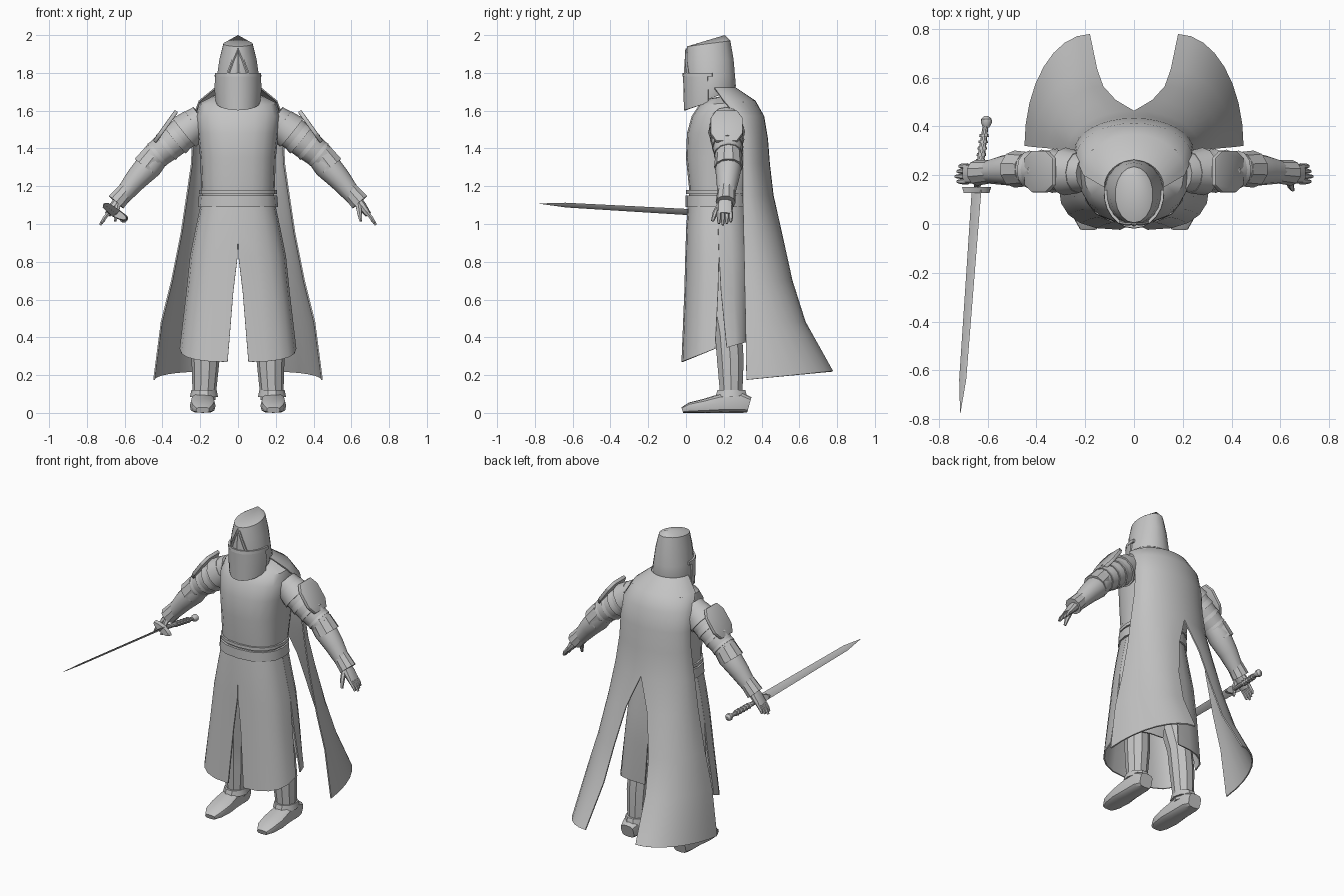
import bpy
import bmesh
from math import sin, cos, pi, radians
from mathutils import Vector

cube = bpy.data.objects.get("Cube")
if cube:
    bpy.data.objects.remove(cube, do_unlink=True)

# Single plain grey material
grey = bpy.data.materials.new("plain_grey")
grey.use_nodes = True
colour = (0.55, 0.55, 0.55, 1)
grey.diffuse_color = colour
grey.node_tree.nodes["Principled BSDF"].inputs["Base Color"].default_value = colour


def signed_power(value, power):
    return (1 if value >= 0 else -1) * abs(value) ** power


def finish(name, bm, mirror=False, thickness=0, bevel=0, angle=35):
    """Turn a bmesh into a shaded object, with its modifiers baked in."""
    bmesh.ops.remove_doubles(bm, verts=bm.verts, dist=0.0005)
    bmesh.ops.recalc_face_normals(bm, faces=bm.faces)
    mesh = bpy.data.meshes.new(name)
    bm.to_mesh(mesh)
    bm.free()
    obj = bpy.data.objects.new(name, mesh)
    bpy.context.collection.objects.link(obj)
    mesh.materials.append(grey)
    if bevel:
        modifier = obj.modifiers.new("bevel", "BEVEL")
        modifier.width = bevel
        modifier.segments = 2
    if mirror:
        modifier = obj.modifiers.new("mirror", "MIRROR")
        modifier.merge_threshold = 0.001
    if thickness:
        modifier = obj.modifiers.new("solidify", "SOLIDIFY")
        modifier.thickness = thickness
        modifier.offset = 0
    bpy.ops.object.select_all(action="DESELECT")
    obj.select_set(True)
    bpy.context.view_layer.objects.active = obj
    bpy.ops.object.convert(target="MESH")
    bpy.ops.object.shade_smooth_by_angle(angle=radians(angle))
    return obj


def skin(bm, rings, closed):
    """Bridge neighbouring rings of vertices with quads."""
    for lower, upper in zip(rings, rings[1:]):
        count = len(lower)
        for i in range(count if closed else count - 1):
            j = (i + 1) % count
            bm.faces.new((lower[i], lower[j], upper[j], upper[i]))


def shell(name, rows, start=0, end=180, steps=8, power=1.0, **options):
    """Mirrored wrap-around surface; angle 0 is the front, 180 the back.
    Each row: height, rise towards the back, centre y, depth, half width, gap."""
    bm = bmesh.new()
    rings = []
    for z, rise, cy, depth, width, gap in rows:
        ring = []
        for i in range(steps + 1):
            a = radians(start + (end - start) * i / steps)
            side = signed_power(sin(a), power) if 0 < a < pi - 0.001 else 0
            back = -signed_power(cos(a), power)
            ring.append(bm.verts.new((gap + (width - gap) * side,
                                      cy + depth * back,
                                      z + rise * (1 + back) / 2)))
        rings.append(ring)
    skin(bm, rings, False)
    return finish(name, bm, mirror=True, **options)


def tube(name, path, radii, ref=(0, 1, 0), sides=10, power=1.0, mirror=True, **options):
    """Capped tube through a path; radii are single values or (along ref, across)."""
    bm = bmesh.new()
    points = [Vector(p) for p in path]
    rings = []
    for i, point in enumerate(points):
        tangent = (points[min(i + 1, len(points) - 1)] - points[max(i - 1, 0)]).normalized()
        along = Vector(ref)
        along = (along - tangent * along.dot(tangent)).normalized()
        across = tangent.cross(along)
        r = radii[i] if isinstance(radii[i], tuple) else (radii[i], radii[i])
        ring = []
        for k in range(sides):
            a = 2 * pi * k / sides
            ring.append(bm.verts.new(point + along * r[0] * signed_power(cos(a), power)
                                     + across * r[1] * signed_power(sin(a), power)))
        rings.append(ring)
    skin(bm, rings, True)
    bm.faces.new(rings[0])
    bm.faces.new(rings[-1])
    return finish(name, bm, mirror=mirror, **options)


# Torso and belt
shell("torso", [(1.08, 0, .175, .155, .185, 0), (1.2, 0, .18, .165, .195, 0),
                (1.35, 0, .19, .19, .2, 0), (1.48, 0, .2, .195, .215, 0),
                (1.57, 0, .205, .175, .225, 0), (1.63, .02, .21, .14, .205, 0),
                (1.66, .03, .21, .1, .13, 0), (1.68, 0, .2, 0, 0, 0)],
      steps=10, power=.8)
shell("belt", [(1.09, 0, .17, .165, .205, 0), (1.15, 0, .17, .165, .2, 0)],
      power=.85, thickness=.015)
shell("belt_rim", [(1.16, 0, .175, .168, .2, 0), (1.18, 0, .175, .168, .2, 0)],
      power=.85, thickness=.012)

# Split skirt: front and back panels, open at the centre and the sides
waist = (1.12, 0, .17, .155, .19, 0)
hips = (.83, 0, .175, .175, .25, .002)
shell("skirt_front", [waist, (.98, 0, .17, .165, .22, 0), hips,
                      (.64, 0, .17, .175, .27, .025), (.27, .14, .155, .175, .305, .055)],
      end=90, steps=5, power=.8, thickness=.008)
shell("skirt_back", [waist, (.98, 0, .17, .165, .22, 0), hips,
                     (.64, 0, .185, .165, .27, .03), (.31, .07, .215, .12, .295, .06)],
      start=90, steps=5, power=.8, thickness=.008)

# Cape, slit up the back
shell("cape", [(1.72, 0, .15, .11, .12, 0), (1.65, 0, .2, .165, .205, 0),
               (1.57, 0, .27, .14, .235, 0), (1.45, 0, .3, .13, .24, 0),
               (1.32, 0, .3, .14, .245, 0), (1.15, 0, .3, .16, .27, 0),
               (.95, 0, .305, .2, .3, .075), (.7, 0, .31, .25, .35, .125),
               (.48, 0, .315, .315, .405, .15), (.13, .09, .32, .455, .445, .18)],
      start=90, steps=8, thickness=.008)

# Hooded helm with a slanted flat crown
shell("hood", [(1.62, .09, .13, .13, .112, 0), (1.7, .03, .13, .134, .122, 0),
               (1.79, 0, .127, .132, .112, 0), (1.87, 0, .125, .127, .1, 0),
               (1.94, .03, .12, .115, .078, 0), (2.0, 0, .205, 0, 0, 0)],
      steps=9, angle=30)
shell("face_mask", [(1.602, .09, .13, .136, .113, 0), (1.7, .02, .13, .138, .12, 0),
                    (1.79, 0, .127, .138, .117, 0)],
      end=85, steps=5, thickness=.01)
shell("brow_band", [(1.78, 0, .127, .14, .118, 0), (1.8, 0, .127, .138, .117, 0)],
      end=95, steps=6, thickness=.012)
tube("visor_ridge", [(.004, .003, 1.92), (.03, .001, 1.86), (.055, .009, 1.79)],
     [.007, .008, .009], sides=6)
tube("nose_guard", [(0, .003, 1.93), (0, 0, 1.79)], [.006, (.012, .016)],
     sides=4, mirror=False)

# Arms: banded shoulder armour over a sleeve, forearm guard and cuff
shoulder = Vector((.19, .21, 1.56))
elbow = Vector((.45, .225, 1.35))
tube("upper_arm", [shoulder, shoulder.lerp(elbow, .25), shoulder.lerp(elbow, .7), elbow],
     [.075, .09, .08, .07], sides=12)
for i in range(4):
    low, high = .14 + .19 * i, .36 + .19 * i
    size = .098 - .007 * i
    tube("arm_band_%d" % (i + 1),
         [shoulder.lerp(elbow, low), shoulder.lerp(elbow, high)],
         [size - .012, size], sides=12)
tube("forearm", [(.41, .225, 1.38), (.47, .225, 1.31), (.54, .22, 1.235), (.625, .21, 1.13)],
     [.062, .072, .06, .042], sides=12)
tube("elbow_guard", [(.435, .225, 1.37), (.49, .225, 1.3)], [.07, .076], sides=10)
tube("wrist_cuff", [(.58, .215, 1.19), (.645, .21, 1.115)], [.047, .053], sides=10)

# Cut-cornered plate on the outside of each shoulder
bm = bmesh.new()
outward = Vector((.81, 0, .58))
down = Vector((.58, 0, -.81))
middle = Vector((.375, .215, 1.51))
corners = [(.05, .085), (.1, .055), (.1, -.055), (.05, -.085)]
outline = corners + [(-u, -v) for u, v in corners]
plate = bm.faces.new([bm.verts.new(middle + down * u + Vector((0, v, 0))) for u, v in outline])
raised = bmesh.ops.extrude_face_region(bm, geom=[plate])["geom"]
bmesh.ops.translate(bm, verts=[v for v in raised if isinstance(v, bmesh.types.BMVert)],
                    vec=outward * .022)
finish("shoulder_plate", bm, mirror=True, bevel=.005)

# Hands
tube("palm", [(.625, .21, 1.13), (.655, .207, 1.095), (.69, .205, 1.05)],
     [(.034, .03), (.042, .026), (.04, .017)], power=.8)
for i in range(4):
    y = .174 + .021 * i
    reach = .008 * abs(i - 1)
    tube("finger_%d" % (i + 1),
         [(.68, y, 1.065), (.708, y, 1.03), (.73 - reach, y, .995 + reach)],
         [.012, .011, .007], sides=6)
tube("thumb", [(.635, .185, 1.11), (.643, .155, 1.06), (.65, .14, 1.015)],
     [.017, .014, .008], sides=6)

# Legs, ankle guards and boots
tube("leg", [(.1, .18, .95), (.13, .19, .65), (.165, .225, .42), (.172, .235, .28),
             (.18, .24, .07)],
     [.085, .085, .075, .074, .06], ref=(1, 0, 0), sides=10)
tube("ankle_guard", [(.18, .24, .085), (.18, .24, .12)], [(.074, .088), (.067, .078)],
     ref=(1, 0, 0), sides=10)
heights = [.03, .055, .075, .1, .11, .085]
depths = [-.02, .02, .1, .18, .29, .335]
widths = [.035, .058, .068, .062, .06, .045]
tube("boot", [(.187, y, h / 2) for y, h in zip(depths, heights)],
     [(w, h / 2) for w, h in zip(widths, heights)],
     ref=(1, 0, 0), sides=12, power=.6)

# Sword in the right hand
tip = Vector((-.712, -.775, 1.108))
guard = Vector((-.645, .14, 1.056))
pommel = Vector((-.605, .425, 1.03))
edge = (.75, 0, .65)
tube("blade", [guard, guard.lerp(tip, .85), tip],
     [(.026, .006), (.019, .005), (.001, .001)], ref=edge, sides=4, mirror=False)
tube("grip", [guard, guard.lerp(pommel, .5), pommel], [.012, .015, .011],
     ref=edge, mirror=False)
tube("cross_guard", [guard + Vector((0, .012, 0)), guard - Vector((0, .012, 0))],
     [(.068, .024), (.06, .02)], ref=(.88, 0, -.48), sides=12, mirror=False)
for i in range(5):
    spot = guard.lerp(pommel, .4 + .09 * i)
    tube("grip_ring_%d" % (i + 1), [spot, spot + Vector((0, .012, 0))], [.02, .018],
         mirror=False, ref=edge, sides=8)
tube("pommel", [pommel + Vector((0, d, 0)) for d in (-.03, -.01, .005, .018)],
     [.012, .023, .022, .008], ref=edge, mirror=False)
